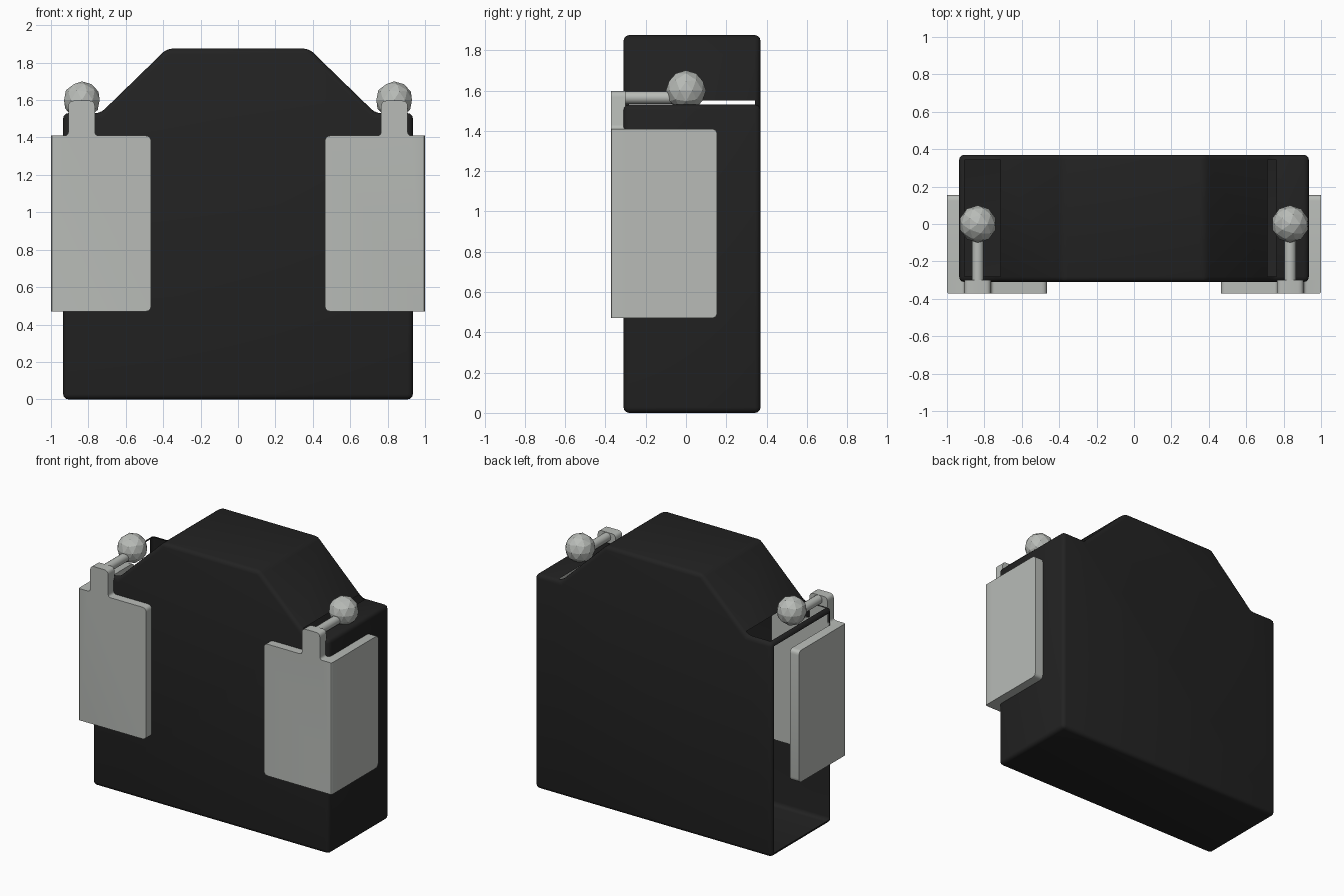
import bpy, bmesh, math
from mathutils import Vector, Matrix

cube = bpy.data.objects.get("Cube")
if cube:
    bpy.data.objects.remove(cube, do_unlink=True)


def material(name, color):
    m = bpy.data.materials.new(name)
    m.use_nodes = True
    m.diffuse_color = (*color, 1)
    m.node_tree.nodes["Principled BSDF"].inputs["Base Color"].default_value = (*color, 1)
    return m


BLACK = material("matte black", (0.016, 0.016, 0.016))
GREY = material("pale grey", (0.48, 0.50, 0.475))


def finish(name, bm, mat, smooth=True):
    mesh = bpy.data.meshes.new(name)
    bm.to_mesh(mesh)
    bm.free()
    mesh.materials.append(mat)
    if smooth:
        mesh.shade_smooth()
        mesh.set_sharp_from_angle(angle=math.radians(30))
    obj = bpy.data.objects.new(name, mesh)
    bpy.context.collection.objects.link(obj)
    return obj


def rounded(points, steps=4):
    """Replace each (u, v, radius) corner by a short curve."""
    out = []
    n = len(points)
    for i, (u, v, r) in enumerate(points):
        p = Vector((u, v))
        if r == 0:
            out.append(p)
            continue
        a = p + (Vector(points[i - 1][:2]) - p).normalized() * r
        b = p + (Vector(points[(i + 1) % n][:2]) - p).normalized() * r
        for k in range(steps + 1):
            t = k / steps
            w = 2 * t * (1 - t) * 0.8
            q = a * (1 - t) ** 2 + p * 2 * t * (1 - t) + b * t ** 2
            out.append(q.lerp((a + b) / 2, 0.15 * w))
    return out


def prism(outline, place, depth):
    """Extrude an outline; place maps (u, v) to a 3D point."""
    bm = bmesh.new()
    face = bm.faces.new([bm.verts.new(place(*p)) for p in outline])
    ext = bmesh.ops.extrude_face_region(bm, geom=[face])
    bmesh.ops.translate(bm, vec=depth,
                        verts=[g for g in ext["geom"] if isinstance(g, bmesh.types.BMVert)])
    bmesh.ops.recalc_face_normals(bm, faces=bm.faces)
    return bm


# Body: shouldered block with softened edges
half = [(0.935, 0), (0.935, 1.53), (0.735, 1.53), (0.38, 1.875)]
outline = half + [(-x, z) for x, z in reversed(half)]
bm = prism(outline, lambda x, z: (x, -0.31, z), (0, 0.68, 0))
bmesh.ops.bevel(bm, geom=list(bm.edges), offset=0.028, segments=3,
                profile=0.5, affect='EDGES', clamp_overlap=True)
bmesh.ops.recalc_face_normals(bm, faces=bm.faces)
# Open the right flank and shoulder, and the slit at the foot of each slope
holes = []
for f in bm.faces:
    c = f.calc_center_median()
    long_y = max(v.co.y for v in f.verts) - min(v.co.y for v in f.verts) > 0.5
    flank = f.normal.x < -0.99 and f.calc_area() > 0.3
    shoulder = c.x < 0 and f.normal.z > 0.99 and 1.5 < c.z < 1.56 and f.calc_area() > 0.05
    slit = long_y and 0.69 < abs(c.x) < 0.78 and 1.529 < c.z < 1.545 and f.calc_area() < 0.05
    if flank or shoulder or slit:
        holes.append(f)
bmesh.ops.delete(bm, geom=holes, context='FACES')
finish("body", bm, BLACK)

for side, s in (("left", 1), ("right", -1)):
    # Front plate with the upright tab
    plate = [(0.465, 0.47, 0.03), (1.0, 0.47, 0), (1.0, 1.41, 0), (0.907, 1.41, 0.02),
             (0.907, 1.597, 0.03), (0.765, 1.597, 0.03), (0.765, 1.41, 0.02),
             (0.465, 1.41, 0.03)]
    bm = prism(rounded(plate), lambda x, z: (s * x, -0.372, z), (0, 0.072, 0))
    bend = [e for e in bm.edges
            if all(abs(v.co.x) > 0.999 and v.co.y < -0.37 for v in e.verts)]
    bmesh.ops.bevel(bm, geom=bend, offset=0.012, segments=3, profile=0.5, affect='EDGES')
    finish(side + "_front_plate", bm, GREY)

    # Side plate wrapping round the flank
    wrap = [(-0.30, 0.47, 0), (0.155, 0.47, 0.03), (0.155, 1.41, 0.03), (-0.30, 1.41, 0)]
    bm = prism(rounded(wrap), lambda y, z: (s * 0.93, y, z), (s * 0.07, 0, 0))
    finish(side + "_side_plate", bm, GREY)

    # Rod from the tab back to the ball
    bm = bmesh.new()
    bmesh.ops.create_cone(bm, cap_ends=True, segments=16, radius1=0.031, radius2=0.031,
                          depth=0.32,
                          matrix=Matrix.Translation((s * 0.835, -0.16, 1.565))
                          @ Matrix.Rotation(math.pi / 2, 4, 'X'))
    finish(side + "_rod", bm, GREY)

    # Faceted ball
    bm = bmesh.new()
    bmesh.ops.create_icosphere(bm, subdivisions=2, radius=0.1,
                               matrix=Matrix.Translation((s * 0.835, 0, 1.6)))
    finish(side + "_ball", bm, GREY, smooth=False)
